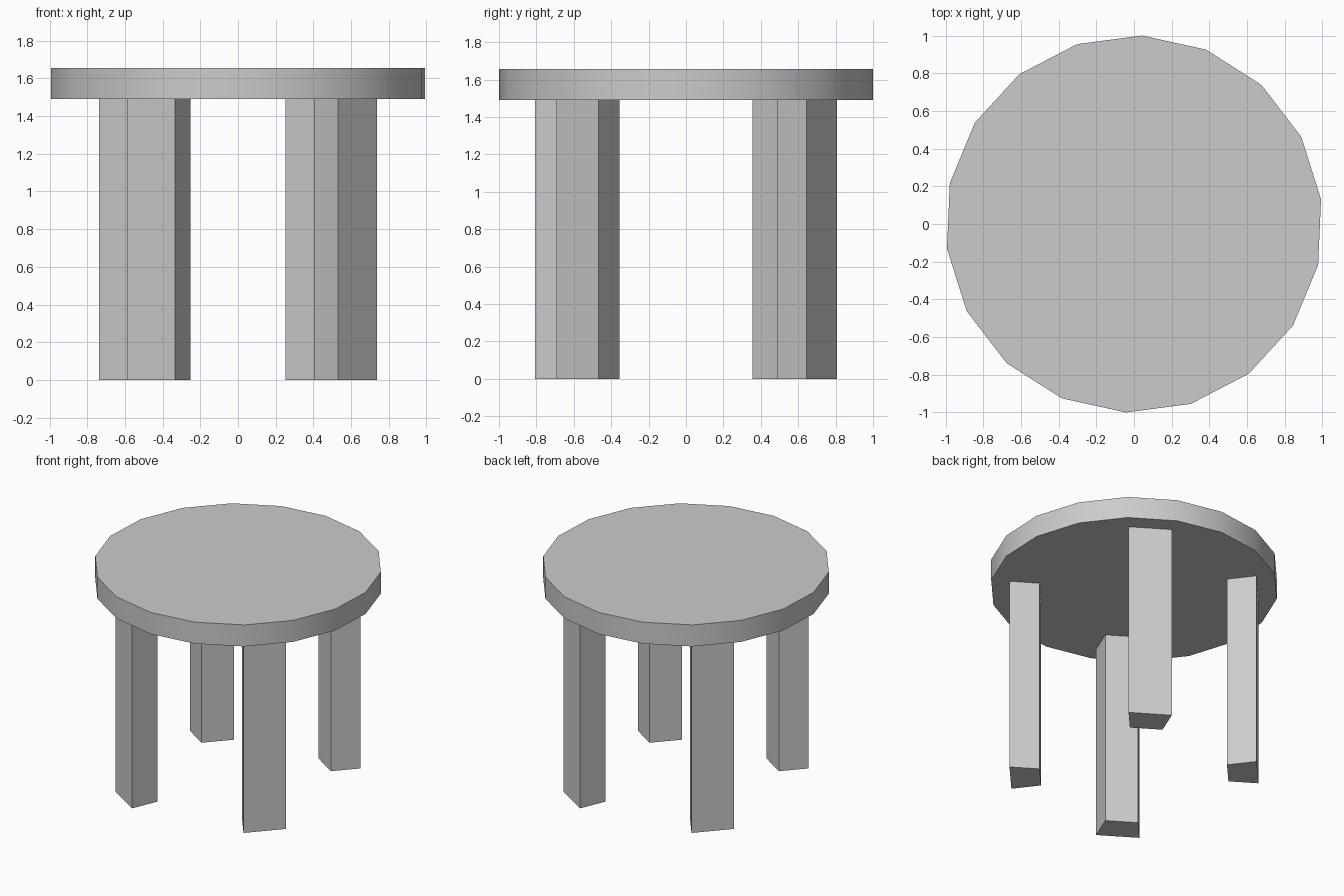
import bpy, bmesh
from math import radians, cos, sin

if "Cube" in bpy.data.objects:
    bpy.data.objects.remove(bpy.data.objects["Cube"])

SIDES = 18
STEP = 360 / SIDES
OFFSET = 7.5          # rotation of the whole stool about z
SEAT_R, LEG_OUT, LEG_IN = 1.001, 0.873, 0.662
LEG_H, TOP_H = 1.49, 1.655


def ring_point(radius, segment):
    a = radians(OFFSET + segment * STEP)
    return (radius * cos(a), radius * sin(a))


def prism(name, outline, z0, z1):
    """Extrude a counter-clockwise outline from z0 to z1."""
    bm = bmesh.new()
    base = bm.faces.new([bm.verts.new((x, y, z0)) for x, y in outline])
    ext = bmesh.ops.extrude_face_region(bm, geom=[base], use_keep_orig=True)
    top = [v for v in ext["geom"] if isinstance(v, bmesh.types.BMVert)]
    bmesh.ops.translate(bm, verts=top, vec=(0, 0, z1 - z0))
    bmesh.ops.recalc_face_normals(bm, faces=bm.faces)
    mesh = bpy.data.meshes.new(name)
    bm.to_mesh(mesh)
    bm.free()
    obj = bpy.data.objects.new(name, mesh)
    bpy.context.collection.objects.link(obj)
    return obj


# Seat: 18-sided disc with a smooth rim
seat = prism("seat", [ring_point(SEAT_R, i) for i in range(SIDES)], LEG_H, TOP_H)
bpy.context.view_layer.objects.active = seat
seat.select_set(True)
bpy.ops.object.shade_smooth_by_angle(angle=radians(30))

# Legs: wedge-shaped, each one segment of a ring under the seat
legs = {"back_right_leg": 2, "back_left_leg": 6, "front_left_leg": 11, "front_right_leg": 15}
for name, seg in legs.items():
    outline = [ring_point(LEG_IN, seg), ring_point(LEG_OUT, seg),
               ring_point(LEG_OUT, seg + 1), ring_point(LEG_IN, seg + 1)]
    prism(name, outline, 0, LEG_H)
